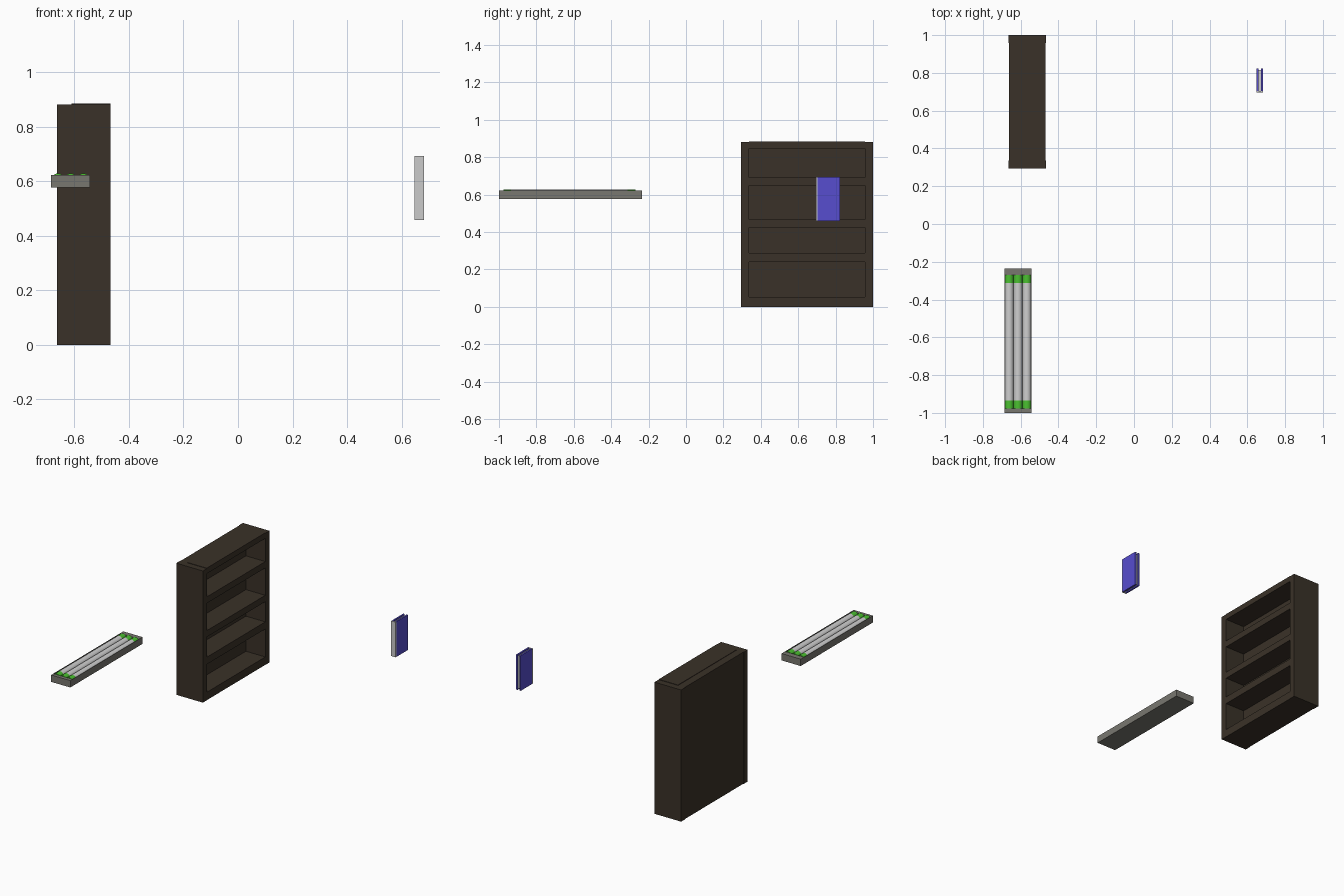
import bpy, math

if "Cube" in bpy.data.objects:
    bpy.data.objects.remove(bpy.data.objects["Cube"])


def material(name, rgb):
    m = bpy.data.materials.new(name)
    m.diffuse_color = (*rgb, 1)
    m.use_nodes = True
    m.node_tree.nodes["Principled BSDF"].inputs["Base Color"].default_value = m.diffuse_color
    return m


WOOD = material("dark wood", (0.042, 0.031, 0.021))
METAL = material("grey metal", (0.19, 0.185, 0.16))
GLASS = material("pale tube", (0.62, 0.62, 0.62))
GREEN = material("green cap", (0.07, 0.53, 0.03))
BLUE = material("blue cover", (0.095, 0.075, 0.62))
PAPER = material("pale paper", (0.6, 0.6, 0.6))


def box(name, x, y, z, mat):
    """Box from (min, max) ranges."""
    bpy.ops.mesh.primitive_cube_add(size=1, location=[(a + b) / 2 for a, b in (x, y, z)])
    o = bpy.context.object
    o.name = name
    o.scale = [b - a for a, b in (x, y, z)]
    bpy.ops.object.transform_apply(location=False, rotation=False, scale=True)
    o.data.materials.append(mat)


def rod(name, x, z, r, y, mat):
    """Smooth cylinder along y."""
    bpy.ops.mesh.primitive_cylinder_add(vertices=32, radius=r, depth=y[1] - y[0],
                                        location=(x, (y[0] + y[1]) / 2, z),
                                        rotation=(math.pi / 2, 0, 0))
    o = bpy.context.object
    o.name = name
    o.data.materials.append(mat)
    bpy.ops.object.shade_smooth_by_angle(angle=math.radians(40))


# Bookcase: sides, thick back, then horizontal boards
Y0, Y1 = 0.337, 0.957
box("bookcase_side_front", (-0.664, -0.467), (0.295, Y0), (0, 0.882), WOOD)
box("bookcase_side_rear", (-0.664, -0.467), (Y1, 1.0), (0, 0.882), WOOD)
box("bookcase_back", (-0.661, -0.611), (Y0, Y1), (0, 0.882), WOOD)
boards = [("bottom", 0, 0.053), ("lower_shelf", 0.24, 0.288),
          ("middle_shelf", 0.423, 0.466), ("upper_shelf", 0.649, 0.692),
          ("top", 0.847, 0.885)]
for label, z0, z1 in boards:
    box("bookcase_" + label, (-0.611, -0.468), (Y0, Y1), (z0, z1), WOOD)

# Lamp tray: floor, thin side walls and solid ends
LX0, LX1, LY0, LY1 = -0.685, -0.543, -1.0, -0.236
T0, T1 = -0.977, -0.271          # tube ends
box("lamp_floor", (LX0, LX1), (LY0, LY1), (0.576, 0.581), METAL)
box("lamp_wall_left", (LX0, LX0 + 0.001), (T0, T1), (0.581, 0.622), METAL)
box("lamp_wall_right", (LX1 - 0.001, LX1), (T0, T1), (0.581, 0.622), METAL)
box("lamp_end_front", (LX0, LX1), (LY0, T0), (0.581, 0.622), METAL)
box("lamp_end_rear", (LX0, LX1), (T1, LY1), (0.581, 0.622), METAL)

# Three tubes with green caps
R = (LX1 - LX0 - 0.002) / 6
for i in range(3):
    x = LX0 + 0.001 + R * (2 * i + 1)
    n = str(i + 1)
    rod("tube_" + n, x, 0.605, R, (T0 + 0.042, T1 - 0.042), GLASS)
    rod("tube_cap_front_" + n, x, 0.605, R, (T0, T0 + 0.042), GREEN)
    rod("tube_cap_rear_" + n, x, 0.605, R, (T1 - 0.042, T1), GREEN)

# Book: covers, recessed pages and pale spine
BZ = (0.458, 0.693)
box("book_cover_left", (0.648, 0.658), (0.703, 0.824), BZ, BLUE)
box("book_cover_right", (0.672, 0.682), (0.703, 0.824), BZ, BLUE)
box("book_pages", (0.658, 0.672), (0.703, 0.816), (0.466, 0.685), PAPER)
box("book_spine", (0.648, 0.682), (0.695, 0.703), BZ, PAPER)
